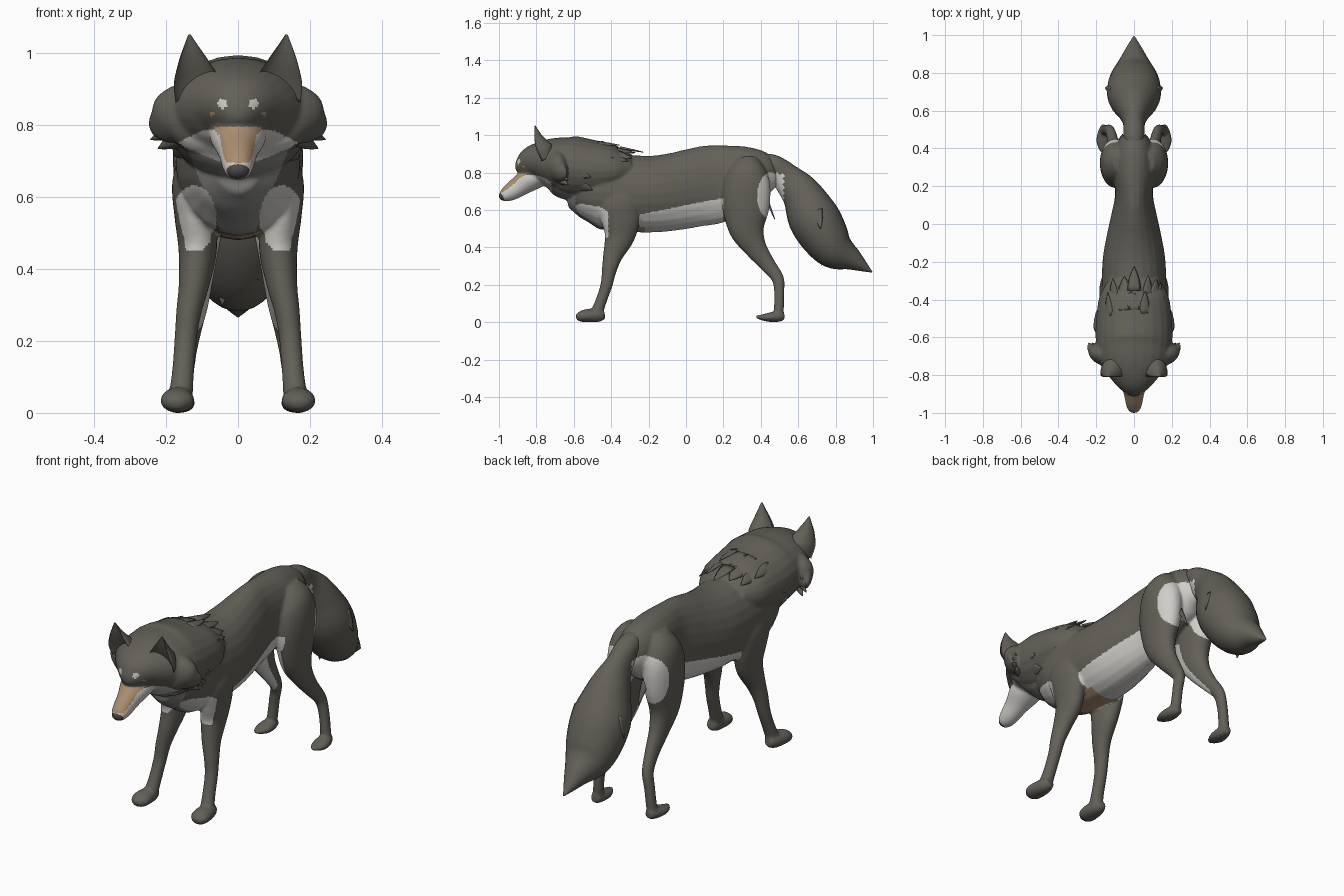
import bpy, bmesh, math, random
from mathutils import Vector

random.seed(4)


def material(name, col):
    m = bpy.data.materials.new(name)
    m.diffuse_color = (*col, 1)
    return m


FUR = material("dark grey fur", (0.125, 0.117, 0.098))
WHITE = material("white fur", (0.62, 0.61, 0.58))
TAN = material("tan fur", (0.40, 0.27, 0.165))
GREY = material("grey throat fur", (0.25, 0.245, 0.23))
NOSE = material("nose", (0.075, 0.07, 0.062))
MATS = [FUR, WHITE, TAN, GREY, NOSE]


def smooth_rows(rows, steps):
    """Catmull-Rom through rows of (x, y, z, half width, half depth)."""
    out = []
    for i in range(len(rows) - 1):
        p0, p1 = rows[max(i - 1, 0)], rows[i]
        p2, p3 = rows[i + 1], rows[min(i + 2, len(rows) - 1)]
        for s in range(steps):
            t = s / steps
            out.append([0.5 * (2 * b + (c - a) * t + (2 * a - 5 * b + 4 * c - d) * t * t
                               + (3 * b - a - 3 * c + d) * t ** 3)
                        for a, b, c, d in zip(p0, p1, p2, p3)])
    out.append(list(rows[-1]))
    return out


def loft(bm, rows, sx=1, seg=24, steps=5, side=(1, 0, 0), dish=1.0):
    """Closed tube of elliptic rings square to its path; dish hollows one side."""
    rows = smooth_rows(rows, steps)
    pts = [Vector(r[:3]) for r in rows]
    rings = []
    for i, r in enumerate(rows):
        t = (pts[min(i + 1, len(pts) - 1)] - pts[max(i - 1, 0)]).normalized()
        s = Vector(side)
        s = (s - t * s.dot(t)).normalized()
        u = t.cross(s)
        ring = []
        for k in range(seg):
            a = 2 * math.pi * k / seg
            d = math.sin(a) * (dish if math.sin(a) < 0 else 1)
            p = pts[i] + s * math.cos(a) * max(r[3], .002) + u * d * max(r[4], .002)
            ring.append(bm.verts.new((p.x * sx, p.y, p.z)))
        rings.append(ring)
    for a, b in zip(rings, rings[1:]):
        for k in range(seg):
            j = (k + 1) % seg
            bm.faces.new((a[k], a[j], b[j], b[k]))
    bm.faces.new(rings[0])
    bm.faces.new(rings[-1])


def tuft(bm, base, tip, side, w, th=0.008):
    b, t = Vector(base), Vector(tip)
    m = b.lerp(t, 0.5)
    loft(bm, [(*b, w, th), (*m, w * .75, th * .8), (*t, .002, .002)],
         seg=6, steps=2, side=side)


def finish(bm, name, mat=None, voxel=0, iters=6):
    bmesh.ops.recalc_face_normals(bm, faces=bm.faces[:])
    me = bpy.data.meshes.new(name)
    bm.to_mesh(me)
    bm.free()
    ob = bpy.data.objects.new(name, me)
    bpy.context.collection.objects.link(ob)
    bpy.context.view_layer.objects.active = ob
    ob.select_set(True)
    if voxel:
        m = ob.modifiers.new("merge", 'REMESH')
        m.mode, m.voxel_size = 'VOXEL', voxel
        s = ob.modifiers.new("soften", 'SMOOTH')
        s.factor, s.iterations = 0.5, iters
        for mod in ("merge", "soften"):
            bpy.ops.object.modifier_apply(modifier=mod)
    ob.data.materials.clear()
    for mm in ([mat] if mat else MATS):
        ob.data.materials.append(mm)
    for p in ob.data.polygons:
        p.use_smooth = True
    ob.select_set(False)
    return ob


def in_oval(a, b, ca, cb, ra, rb):
    return ((a - ca) / ra) ** 2 + ((b - cb) / rb) ** 2 < 1


# Body: torso, mane, head, muzzle and legs merged into one skin
bm = bmesh.new()
loft(bm, [(0, -.64, .68, .06, .07), (0, -.58, .69, .13, .135), (0, -.48, .70, .17, .195),
          (0, -.35, .69, .172, .205), (0, -.18, .685, .165, .205), (0, -.05, .70, .142, .207),
          (0, .05, .72, .12, .21), (0, .16, .74, .10, .21), (0, .30, .775, .11, .172),
          (0, .41, .79, .095, .13), (0, .47, .79, .06, .08), (0, .50, .79, .02, .04)])
# mane, neck and skull
loft(bm, [(0, -.29, .825, .13, .075), (0, -.38, .815, .182, .135), (0, -.50, .815, .20, .16),
          (0, -.62, .825, .203, .172), (0, -.70, .845, .192, .145), (0, -.76, .85, .168, .122),
          (0, -.82, .84, .12, .10), (0, -.86, .815, .07, .07), (0, -.88, .79, .03, .035)])
# muzzle
loft(bm, [(0, -.76, .795, .08, .06), (0, -.83, .768, .078, .066), (0, -.89, .728, .056, .056),
          (0, -.94, .695, .046, .047), (0, -.975, .675, .036, .033), (0, -.99, .668, .018, .018)])
for sx in (1, -1):
    # cheek ruff
    loft(bm, [(.10, -.70, .825, .07, .11), (.17, -.685, .82, .06, .088),
              (.21, -.665, .802, .038, .056), (.242, -.64, .79, .008, .02)], sx, side=(0, 1, 0))
    # front leg and paw
    loft(bm, [(.12, -.37, .72, .04, .09), (.127, -.36, .64, .056, .115),
              (.122, -.35, .55, .055, .105), (.112, -.355, .46, .054, .082),
              (.122, -.39, .36, .043, .054), (.137, -.41, .28, .035, .04),
              (.146, -.425, .20, .031, .032), (.153, -.455, .11, .031, .03),
              (.16, -.48, .045, .034, .034)], sx)
    loft(bm, [(.162, -.435, .04, .022, .022), (.165, -.47, .036, .038, .035),
              (.168, -.53, .035, .047, .035), (.17, -.565, .03, .042, .028),
              (.17, -.588, .027, .018, .014)], sx)
    # hind leg and foot
    loft(bm, [(.075, .32, .88, .03, .05), (.09, .325, .82, .07, .095), (.10, .325, .74, .08, .125),
              (.102, .32, .62, .075, .127), (.105, .325, .50, .06, .097),
              (.107, .37, .40, .043, .062), (.112, .435, .31, .031, .043),
              (.126, .49, .235, .026, .033), (.141, .498, .16, .025, .027),
              (.15, .497, .08, .025, .027), (.155, .493, .03, .028, .026)], sx)
    loft(bm, [(.152, .525, .03, .02, .02), (.156, .49, .03, .034, .029),
              (.16, .44, .026, .04, .024), (.162, .40, .026, .028, .014),
              (.163, .375, .03, .01, .008)], sx)
body = finish(bm, "body", voxel=0.007)

# Coat markings chosen by position and direction
for p in body.data.polygons:
    x, y, z = abs(p.center.x), p.center.y, p.center.z
    n = p.normal
    inward = -n.x * (1 if p.center.x > 0 else -1)
    c = 0
    if y < -.83 and z < .80 and x < .04 + .2 * (y + .98) and n.z > .3:
        c = 2                                                # muzzle bridge
    elif y < -.72 and z < .785 - .5 * max(0, x - .10):
        c = 1                                                # jaw and cheeks
    elif y < -.38 and z < .66 and n.y < -.1 and in_oval(x, z, .122, .54, .062, .092):
        c = 1 if y < -.415 else 0                            # chest patches
    elif y < -.45 and z < .74 and x < .04 + .4 * (z - .48) and n.z < .3:
        c = 3                                                # throat and chest
    elif -.42 < y < -.22 and x < .09 and z < .51 and n.z < -.6:
        c = 2                                                # breastbone
    elif -.25 < y < .2 and .4 < z < .575 + .2 * (y + .25):
        c = 1                                                # belly
    elif y > .38 and n.y > .15 and in_oval(y, z, .455, .675, .075, .125):
        c = 1                                                # rump
    elif .17 < y < .46 and .22 < z < .69 and inward > .1 and n.y < -.1:
        c = 1                                                # inner front of thigh
    elif y < -.74 and math.hypot(x - .043, z - .86) < .014:
        c = 1                                                # brow spot
    elif y < -.74 and math.hypot(x - .073, z - .832) < .007:
        c = 2                                                # eye
    p.material_index = c

# Nose
bm = bmesh.new()
bmesh.ops.create_uvsphere(bm, u_segments=16, v_segments=10, radius=1)
for v in bm.verts:
    v.co = (v.co.x * .034, -.970 + v.co.y * .03, .676 + v.co.z * .027)
finish(bm, "nose", NOSE)

# Ears, hollow at the front
bm = bmesh.new()
for sx in (1, -1):
    loft(bm, [(.108, -.775, .87, .066, .08), (.117, -.80, .925, .062, .085),
              (.126, -.81, .98, .04, .055), (.132, -.81, 1.025, .017, .022),
              (.135, -.81, 1.052, .003, .004)], sx, dish=-.35)
finish(bm, "ears", FUR)

# Bushy tail, pale under its root
bm = bmesh.new()
loft(bm, [(0, .40, .86, .04, .04), (0, .47, .84, .055, .055), (0, .545, .765, .06, .082),
          (0, .62, .68, .10, .108), (0, .69, .545, .143, .138), (0, .785, .40, .122, .114),
          (0, .89, .335, .064, .06), (0, .96, .29, .024, .022), (0, .995, .268, .003, .003)])
tail = finish(bm, "tail")
for p in tail.data.polygons:
    c = p.center
    p.material_index = 1 if c.y < .525 and c.z < .80 and p.normal.y < .1 else 0

# Ragged mane locks across the shoulders
bm = bmesh.new()
for y0, zc, a, b, count in ((-.35, .815, .168, .118, 13), (-.45, .815, .190, .148, 11)):
    for k in range(count):
        deg = -28 + 236 * k / (count - 1) + random.uniform(-7, 7)
        sa, ca = math.sin(math.radians(deg)), math.cos(math.radians(deg))
        yb = y0 - .13 * (1 - max(sa, 0)) - random.uniform(0, .03)
        base = (a * ca, yb, zc + b * sa)
        tip = (a * ca * 1.05, yb + random.uniform(.07, .13),
               zc + b * sa * 1.02 - random.uniform(.005, .03))
        tuft(bm, base, tip, (-sa, 0, ca), random.uniform(.028, .045))
# cheek locks
for sx in (1, -1):
    for z, reach in ((.84, .222), (.81, .242), (.78, .243), (.755, .222)):
        tuft(bm, (sx * .16, -.68, z + .015), (sx * reach, -.63, z - .02), (0, 0, 1), .028, .02)
finish(bm, "mane_locks", FUR)

# Loose locks under and beside the tail
bm = bmesh.new()
for y, z, x in ((.55, .66, .03), (.565, .60, -.04), (.585, .53, .06), (.60, .48, -.07),
                (.65, .43, .05), (.71, .36, -.04)):
    tuft(bm, (x, y + .03, z + .03), (x * 1.1, y + .015, z - .06), (1, 0, 0), .028)
for sx in (1, -1):
    tuft(bm, (sx * .12, .70, .60), (sx * .152, .72, .50), (0, 1, 1), .03)
    tuft(bm, (sx * .07, .43, .66), (sx * .06, .475, .55), (1, 0, 0), .02)
finish(bm, "tail_locks", FUR)
